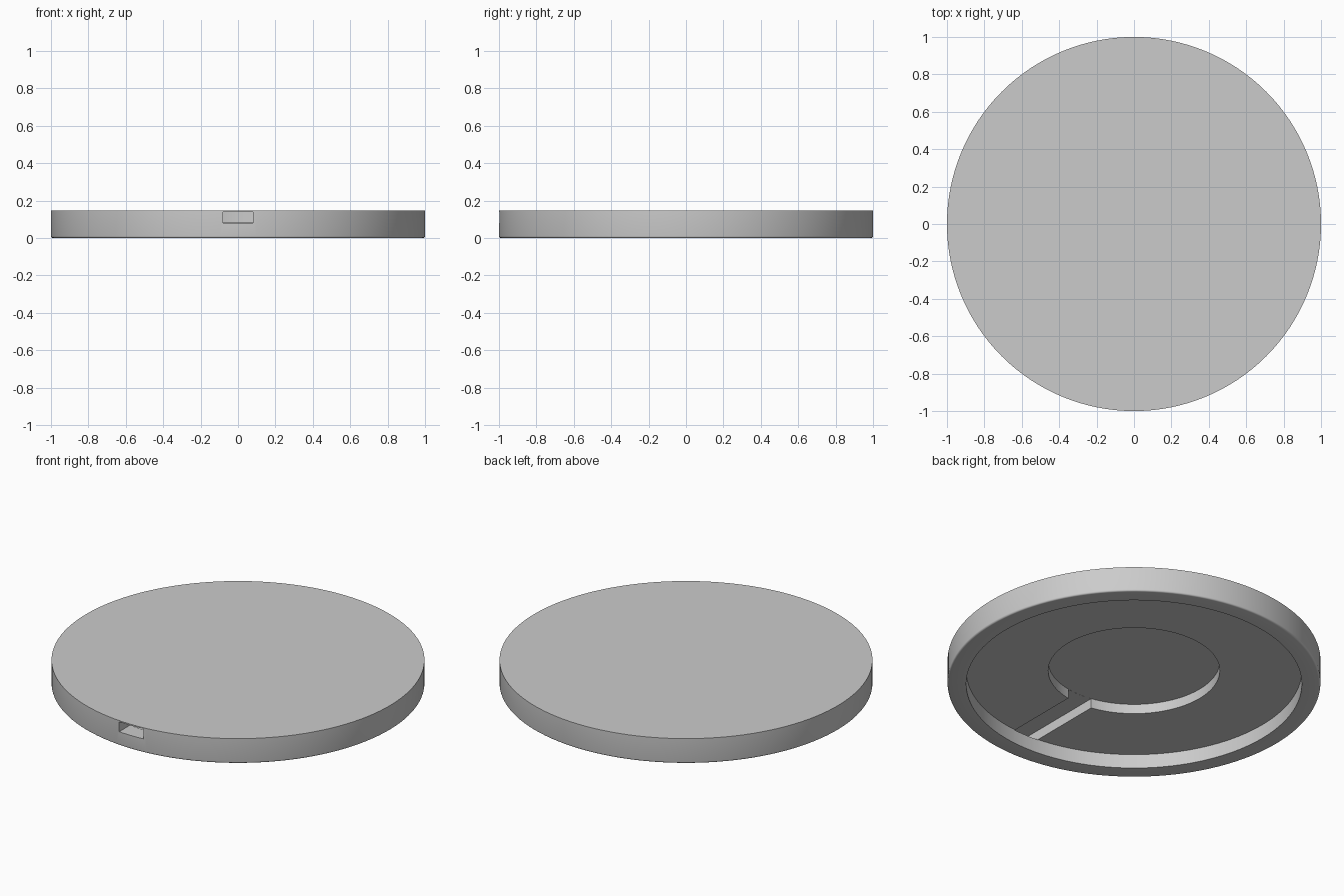
import bpy
import bmesh
import math
from mathutils import Matrix, Vector

default = bpy.data.objects.get("Cube")
if default:
    bpy.data.objects.remove(default, do_unlink=True)

HEIGHT = 0.147
CEILING = 0.14     # underside of the thin top skin
RECESS = 0.083     # depth of the wide underside recess
FILLET = 0.01
SEGMENTS = 128


def make_object(name, bm):
    mesh = bpy.data.meshes.new(name)
    bm.to_mesh(mesh)
    bm.free()
    obj = bpy.data.objects.new(name, mesh)
    bpy.context.collection.objects.link(obj)
    return obj


# Single grey plastic
grey = bpy.data.materials.new("grey plastic")
grey.use_nodes = True
colour = (0.6, 0.6, 0.6, 1)
grey.diffuse_color = colour
grey.node_tree.nodes["Principled BSDF"].inputs["Base Color"].default_value = colour

# Disc body: lathed section with pocket, recess, rim and rounded lower edge
profile = [(0, CEILING), (0.46, CEILING), (0.46, RECESS), (0.9, RECESS), (0.9, 0)]
for step in range(5):
    a = math.pi / 2 * step / 4
    profile.append((1 - FILLET + FILLET * math.sin(a), FILLET - FILLET * math.cos(a)))
profile += [(1, HEIGHT), (0, HEIGHT)]

bm = bmesh.new()
verts = [bm.verts.new((r, 0, z)) for r, z in profile]
edges = [bm.edges.new(pair) for pair in zip(verts, verts[1:])]
bmesh.ops.spin(bm, geom=verts + edges, cent=(0, 0, 0), axis=(0, 0, 1),
               angle=math.tau, steps=SEGMENTS)
bmesh.ops.remove_doubles(bm, verts=bm.verts, dist=0.0001)
bmesh.ops.recalc_face_normals(bm, faces=bm.faces)
body = make_object("disc_body", bm)
body.data.materials.append(grey)

# Cable channel from the pocket out through the front rim
low, high = Vector((-0.08, -1.1, 0.081)), Vector((0.08, -0.3, CEILING - 0.0005))
bm = bmesh.new()
bmesh.ops.create_cube(bm, size=1, matrix=Matrix.Translation((low + high) / 2)
                      @ Matrix.Diagonal((*(high - low), 1)))
cutter = make_object("channel_cutter", bm)
cutter.data.materials.append(grey)
cutter.hide_render = True

cut = body.modifiers.new("cable channel", "BOOLEAN")
cut.operation = "DIFFERENCE"
cut.solver = "EXACT"
cut.object = cutter

bpy.ops.object.select_all(action="DESELECT")
body.select_set(True)
bpy.context.view_layer.objects.active = body
bpy.ops.object.modifier_apply(modifier=cut.name)
bpy.data.objects.remove(cutter, do_unlink=True)
bpy.ops.object.shade_smooth_by_angle(angle=math.radians(30))
